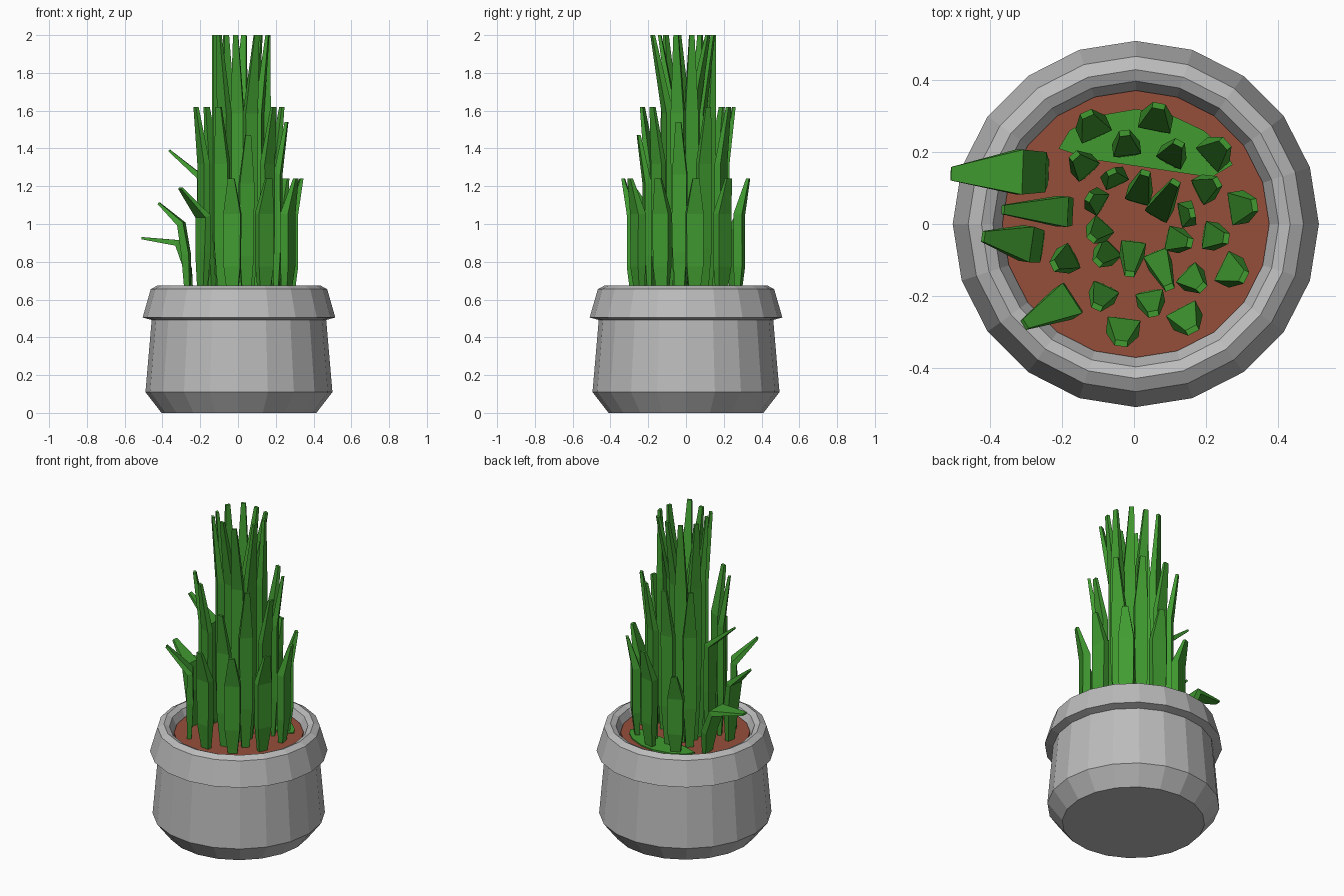
import bpy, bmesh
from math import radians, cos, sin, pi
from mathutils import Vector

if "Cube" in bpy.data.objects:
    bpy.data.objects.remove(bpy.data.objects["Cube"])

CX = 0.005       # pot axis
SOIL_Z = 0.62


def material(name, rgb):
    m = bpy.data.materials.new(name)
    m.diffuse_color = (*rgb, 1)
    m.use_nodes = True
    m.node_tree.nodes["Principled BSDF"].inputs["Base Color"].default_value = m.diffuse_color
    return m


GREY = material("stone_grey", (0.50, 0.50, 0.50))
GREEN = material("leaf_green", (0.052, 0.33, 0.030))
BROWN = material("soil_brown", (0.30, 0.077, 0.043))


def make_object(name, bm, mat):
    bmesh.ops.recalc_face_normals(bm, faces=bm.faces)
    mesh = bpy.data.meshes.new(name)
    bm.to_mesh(mesh)
    bm.free()
    mesh.materials.append(mat)
    ob = bpy.data.objects.new(name, mesh)
    bpy.context.collection.objects.link(ob)
    return ob


def loft(name, rings, mat):
    """Closed solid through rings of points, capped at both ends."""
    bm = bmesh.new()
    rows = [[bm.verts.new(p) for p in ring] for ring in rings]
    n = len(rows[0])
    for a, b in zip(rows, rows[1:]):
        for i in range(n):
            j = (i + 1) % n
            bm.faces.new((a[i], a[j], b[j], b[i]))
    bm.faces.new(rows[0])
    bm.faces.new(rows[-1])
    return make_object(name, bm, mat)


def circle(r, z, n=20):
    return [(CX + r * cos(2 * pi * i / n), r * sin(2 * pi * i / n), z) for i in range(n)]


def leaf(name, path, lean):
    """Flat blade along path of (centre, width, thickness), bending towards lean."""
    side = Vector((-lean.y, lean.x, 0))
    pts = [Vector(p[0]) for p in path]
    rings = []
    for i, (c, w, t) in enumerate(path):
        tangent = (pts[min(i + 1, len(pts) - 1)] - pts[max(i - 1, 0)]).normalized()
        if i == len(pts) - 1 and abs(tangent.z) > 0.8:
            tangent = Vector((0, 0, 1))       # level cut at upright tips
        normal = side.cross(tangent).normalized()
        s, n = side * w / 2, normal * t / 2
        rings.append([pts[i] - s - n, pts[i] + s - n, pts[i] + s + n, pts[i] - s + n])
    loft(name, rings, GREEN)


def upright_leaf(name, angle, r, top, width, thick, reach, yaw=0):
    a, b = radians(angle), radians(angle + yaw)
    u, lean = Vector((cos(a), sin(a), 0)), Vector((cos(b), sin(b), 0))
    h = top - SOIL_Z

    def at(f, out=0):
        return u * r + lean * out + Vector((CX, 0, SOIL_Z + h * f))
    leaf(name, [(at(-0.02, -0.01), width * 0.55, thick * 0.6),
                (at(0.25), width * 0.95, thick),
                (at(0.70), width, thick),
                (at(1.0, reach), width * 0.38, 0.016)], lean)


# Pot: one turned profile, then the soil disc inside it
PROFILE = [(0.41, 0), (0.495, 0.11), (0.462, 0.492), (0.51, 0.505), (0.467, 0.655),
           (0.43, 0.675), (0.398, 0.66), (0.37, 0.60)]
loft("pot", [circle(r, z) for r, z in PROFILE], GREY)
loft("soil", [circle(0.372, 0.605), circle(0.372, SOIL_Z)], BROWN)

# Low green patch at the back of the soil
PATCH = [(-.21, .21), (-.18, .26), (-.11, .30), (.005, .32), (.10, .305), (.195, .26),
         (.25, .21), (.275, .165), (.215, .13), (.015, .16), (-.12, .18)]
loft("ground_patch", [[(x, y, z) for x, y in PATCH] for z in (SOIL_Z - 0.005, SOIL_Z + 0.008)], GREEN)

# Outer ring: short upright leaves (angle, top)
for i, (ang, top) in enumerate([(9, 1.24), (-26, 1.24), (-62, 1.24), (-97, 1.24),
                                (114, 1.12), (79, 1.24), (42, 1.24)]):
    upright_leaf(f"outer_leaf_{i + 1}", ang, 0.288, top, 0.092, 0.045, 0.047)

# Middle ring (angle, top)
for i, (ang, top) in enumerate([(-9, 1.54), (-44, 1.62), (-79, 1.47), (-115, 1.62), (-153, 1.62),
                                (132, 1.62), (97, 1.62), (62, 1.62), (27, 1.62)]):
    upright_leaf(f"middle_leaf_{i + 1}", ang, 0.21, top, 0.078, 0.035, 0.045)

# Inner ring: tall leaves (angle, radius, reach, yaw)
for i, (ang, r, reach, yaw) in enumerate([
        (11, 0.145, 0.015, 0), (-22, 0.115, 0.045, 10), (-58, 0.115, 0.085, -10),
        (-97, 0.07, 0.07, 0), (-135, 0.11, 0.04, 0), (-172, 0.10, 0.035, 40),
        (150, 0.125, 0.025, 0), (115, 0.14, 0.02, 0), (84, 0.08, 0.065, -10),
        (30, 0.075, 0.09, 30)]):
    upright_leaf(f"inner_leaf_{i + 1}", ang, r, 2.0, 0.07, 0.04, reach, yaw)

# Drooping leaves on the left: (lean angle, width, base, elbow, shoulder, tip)
BENT = [
    (178, 0.125, (-.25, .145, .61), (-.265, .145, .76), (-.32, .145, .90), (-.51, .14, .925)),
    (172, 0.10, (-.265, -.06, .61), (-.275, -.06, .84), (-.30, -.055, 1.0), (-.42, -.035, 1.11)),
    (213, 0.10, (-.19, -.215, .61), (-.185, -.215, .85), (-.185, -.215, 1.04), (-.305, -.28, 1.19)),
    (177, 0.085, (-.19, .035, .61), (-.19, .035, .95), (-.20, .035, 1.25), (-.365, .04, 1.39)),
]
for i, (ang, w, base, elbow, shoulder, tip) in enumerate(BENT):
    lean = Vector((cos(radians(ang)), sin(radians(ang)), 0))
    leaf(f"bent_leaf_{i + 1}", [(base, w * 0.5, 0.025), (elbow, w * 0.9, 0.04),
                                (shoulder, w, 0.035), (tip, w * 0.3, 0.012)], lean)
